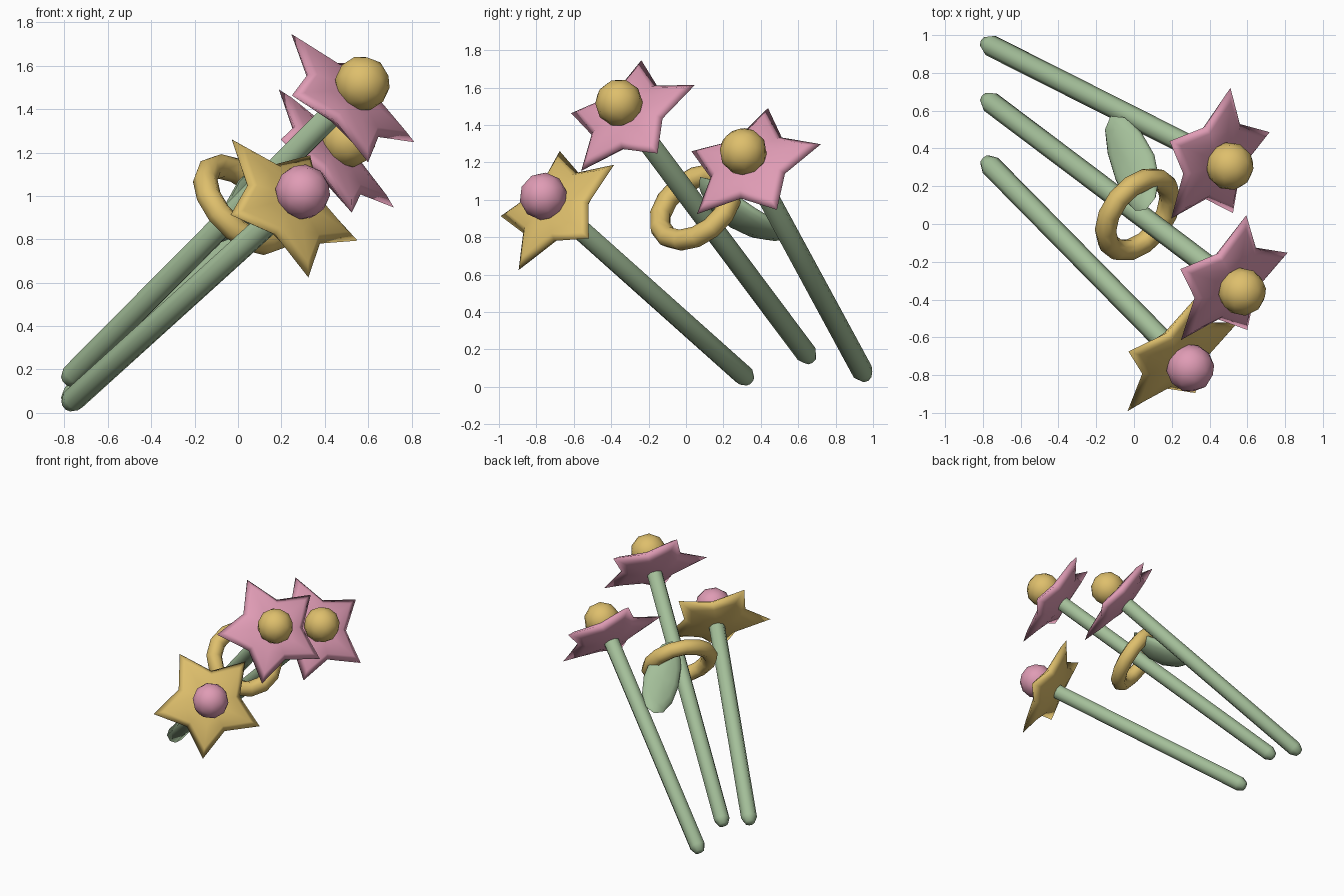
import bpy, bmesh, math
from mathutils import Vector, Matrix

if "Cube" in bpy.data.objects:
    bpy.data.objects.remove(bpy.data.objects["Cube"])


def material(name, color):
    m = bpy.data.materials.new(name)
    m.diffuse_color = (*color, 1)
    m.use_nodes = True
    m.node_tree.nodes["Principled BSDF"].inputs["Base Color"].default_value = m.diffuse_color
    return m


GREEN = material("leaf green", (0.37, 0.52, 0.32))
PINK = material("petal pink", (0.74, 0.33, 0.46))
GOLD = material("warm gold", (0.73, 0.52, 0.15))


def frame(origin, x_dir, z_dir):
    """Matrix with local z along z_dir and local x close to x_dir."""
    z = Vector(z_dir).normalized()
    x = Vector(x_dir)
    x = (x - z * x.dot(z)).normalized()
    m = Matrix((x, z.cross(x), z)).transposed().to_4x4()
    m.translation = Vector(origin)
    return m


def finish(name, bm, mat, matrix, angle=60):
    bmesh.ops.recalc_face_normals(bm, faces=bm.faces)
    me = bpy.data.meshes.new(name)
    bm.to_mesh(me)
    bm.free()
    me.materials.append(mat)
    ob = bpy.data.objects.new(name, me)
    bpy.context.collection.objects.link(ob)
    ob.matrix_world = matrix
    bpy.ops.object.select_all(action='DESELECT')
    ob.select_set(True)
    bpy.context.view_layer.objects.active = ob
    bpy.ops.object.shade_smooth_by_angle(angle=math.radians(angle))
    return ob


def loft(rings):
    """Skin closed rings of equal length; single points close the ends."""
    bm = bmesh.new()
    vs = [[bm.verts.new(p) for p in ring] for ring in rings]
    n = max(len(r) for r in vs)
    for a, b in zip(vs, vs[1:]):
        for i in range(n):
            j = (i + 1) % n
            if len(a) == 1:
                bm.faces.new((a[0], b[i], b[j]))
            elif len(b) == 1:
                bm.faces.new((a[i], a[j], b[0]))
            else:
                bm.faces.new((a[i], a[j], b[j], b[i]))
    return bm


def circle(r, z, n=8):
    return [(r * math.cos(math.tau * i / n), r * math.sin(math.tau * i / n), z)
            for i in range(n)]


def star(tip, valley, z_tip, z_valley):
    ring = []
    for i in range(10):
        a = math.tau * i / 10
        r, z = (valley, z_valley) if i % 2 else (tip, z_tip)
        ring.append((r * math.cos(a), r * math.sin(a), z))
    return ring


def stem(name, start, end):
    # capsule with a rounded foot and rounded top
    r, d = 0.057, Vector(end) - Vector(start)
    length = d.length
    caps = [(0, -r), (r * 0.6, -r * 0.8), (r, 0)]
    prof = caps + [(rad, length - z) for rad, z in reversed(caps)]
    rings = [circle(rad, z) if rad else [(0, 0, z)] for rad, z in prof]
    finish(name, loft(rings), GREEN, frame(start, (0, 0, 1), d))


def flower(name, foot, heart, up, petal_mat, heart_mat):
    foot, heart = Vector(foot), Vector(heart)
    axis = (heart - foot).normalized()
    base = heart - axis * 0.12
    stem(name + "_stem", foot, base - axis * 0.05)
    # puffy five-pointed petal star
    rings = [[(0, 0, 0.055)],
             star(0.17, 0.12, 0.05, 0.045),
             star(0.33, 0.195, 0.025, 0.03),
             star(0.40, 0.23, 0.0, 0.0),
             star(0.27, 0.185, -0.035, -0.04),
             star(0.12, 0.10, -0.065, -0.065),
             [(0, 0, -0.07)]]
    finish(name + "_petals", loft(rings), petal_mat, frame(base, up, axis), 180)
    # round flower centre
    bm = bmesh.new()
    bmesh.ops.create_icosphere(bm, subdivisions=2, radius=0.128)
    finish(name + "_centre", bm, heart_mat, frame(heart - axis * 0.003, up, axis))


# three flowers: foot of stem, centre ball, direction of the top petal
flower("front_flower", (-0.76, 0.31, 0.06), (0.30, -0.765, 1.02),
       (-0.258, 0.02, 0.30), GOLD, PINK)
flower("tall_flower", (-0.76, 0.645, 0.175), (0.575, -0.36, 1.52),
       (-0.25, 0.064, 0.295), PINK, GOLD)
flower("back_flower", (-0.76, 0.945, 0.08), (0.51, 0.305, 1.26),
       (-0.23, 0.088, 0.30), PINK, GOLD)

# ring around the tall stem
bm = bmesh.new()
N, M, R, T = 14, 8, 0.22, 0.057
grid = []
for i in range(N):
    a = math.tau * i / N
    grid.append([bm.verts.new((
        (R + T * math.cos(math.tau * j / M)) * math.cos(a),
        (R + T * math.cos(math.tau * j / M)) * math.sin(a),
        T * math.sin(math.tau * j / M))) for j in range(M)])
for i in range(N):
    p, q = grid[i], grid[(i + 1) % N]
    for j in range(M):
        k = (j + 1) % M
        bm.faces.new((p[j], q[j], q[k], p[k]))
finish("tie_ring", bm, GOLD, frame((0.02, 0.05, 0.96), (0, 0, 1), (0.64, -0.5, 0.61)))

# cupped leaf beside the ring: flattened ball bent along its length
bm = bmesh.new()
bmesh.ops.create_uvsphere(bm, u_segments=12, v_segments=8, radius=1)
for v in bm.verts:
    x, y, z = v.co
    v.co = (0.31 * x, 0.128 * y, 0.05 * z + 0.07 * x * x - 0.03)
finish("leaf", bm, GREEN, frame((-0.01, 0.31, 0.93), (-0.3, 0.8, -0.52), (-0.51, 0.32, 0.79)))
